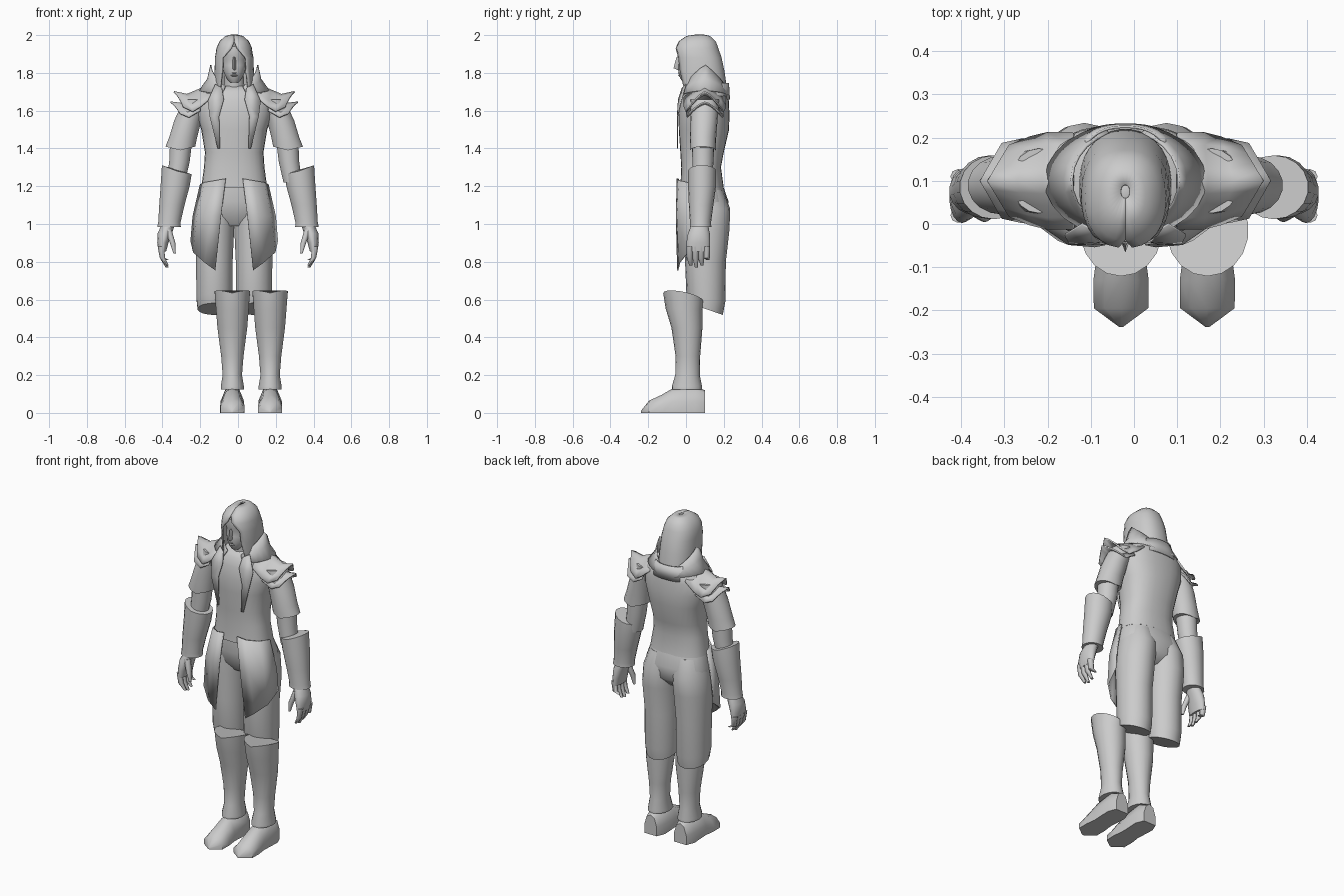
import bpy, bmesh, math
from mathutils import Vector

default_cube = bpy.data.objects.get("Cube")
if default_cube:
    bpy.data.objects.remove(default_cube, do_unlink=True)

# One clay grey for the whole figure
clay = bpy.data.materials.new("clay_grey")
clay.use_nodes = True
GREY = (0.6, 0.6, 0.6, 1)
clay.diffuse_color = GREY
clay.node_tree.nodes["Principled BSDF"].inputs["Base Color"].default_value = GREY

# Each pair of parts is mirrored about its own axis (centimetres)
BODY, FOREARM, BOOT = -2, 0, 7


def skin(name, rows, axis=BODY, side=1, ring=True, thick=0.0):
    """Join rows of centimetre points into a surface, closed round or open."""
    bm = bmesh.new()
    grid = [[bm.verts.new(Vector((axis + side * x, y, z)) / 100) for x, y, z in row]
            for row in rows]
    count = len(grid[0])
    for low, high in zip(grid, grid[1:]):
        for i in range(count if ring else count - 1):
            j = (i + 1) % count
            bm.faces.new((low[i], low[j], high[j], high[i]))
    if ring:
        bm.faces.new(grid[0])
        bm.faces.new(grid[-1])
    bmesh.ops.recalc_face_normals(bm, faces=bm.faces)
    mesh = bpy.data.meshes.new(name)
    bm.to_mesh(mesh)
    bm.free()
    mesh.materials.append(clay)
    mesh.shade_smooth()
    mesh.set_sharp_from_angle(angle=math.radians(50))
    obj = bpy.data.objects.new(name, mesh)
    bpy.context.collection.objects.link(obj)
    if thick:
        shell = obj.modifiers.new("thickness", "SOLIDIFY")
        shell.thickness = thick
        shell.offset = 0
    return obj


def oval(z, cx, cy, rx, ry, tilt_x=0, tilt_y=0, lift=0, gap=None, power=2.0, count=18):
    """One oval cross-section; a gap in degrees leaves it open at the front."""
    points = []
    start = math.radians(gap or 0)
    sweep = math.tau - 2 * start
    for i in range(count):
        a = start + sweep * i / (count if gap is None else count - 1)
        s, c = math.sin(a), -math.cos(a)
        dx = rx * math.copysign(abs(s) ** (2 / power), s)
        dy = ry * math.copysign(abs(c) ** (2 / power), c)
        points.append((cx + dx, cy + dy, z + tilt_x * dx + tilt_y * dy + lift * abs(dx)))
    return points


def loft(name, sections, axis=BODY, side=1, **shape):
    return skin(name, [oval(*section, **shape) for section in sections], axis, side)


def arch(x, z, half, drop, sweep=5):
    """One row of a shoulder plate, bent down to front and back."""
    steps = [k / 4 for k in range(-4, 5)]
    return [(x - sweep * abs(u), 10 + half * u, z - drop * abs(u) ** 1.4) for u in steps]


# Torso, pelvis and neck
loft("jacket", [
    (119, 0, 8.5, 17.5, 11.5), (130, 0, 8, 16, 10.5), (138, 0, 8.5, 15.5, 11.5),
    (150, 0, 9.5, 17.5, 13.3), (158, 0, 9.5, 20, 13.5), (165, 0, 10, 20, 12.7),
    (170, 0, 10.5, 17, 11.5), (173, 0, 11, 11, 9)], power=2.4, count=28)
loft("pelvis", [
    (99, 0, 10, 10, 7), (104, 0, 10.5, 19, 11), (112, 0, 10, 19.5, 12.5),
    (122, 0, 8.5, 16.5, 10.5)], power=2.3, count=24)
loft("neck", [(165, 0, 8, 6, 6), (180, 0, 6, 5, 5)])

# Head with nose, brow, lips
loft("face", [
    (175, 0, 0.5, 2.2, 2.2), (177, 0, 1.5, 4, 4.5), (180, 0, 3, 5.5, 7),
    (184, 0, 3.5, 6.5, 7.6), (187, 0, 3.8, 6.5, 7.4), (189, 0, 4, 7, 8.6),
    (194, 0, 5, 7, 9)], count=24)
skin("nose", [[(-0.6, -4, 188.5), (0, -5, 188.5), (0.6, -4, 188.5)],
              [(-1.4, -3, 182.5), (0, -6.6, 182.5), (1.4, -3, 182.5)],
              [(-1, -3, 181.5), (0, -4, 181.3), (1, -3, 181.5)]], ring=False)
for name, z in (("upper_lip", 180), ("lower_lip", 178.7)):
    loft(name, [(z - 0.7, 0, -2.2, 1.4, 1.2), (z, 0, -2.4, 2.1, 1.9),
                (z + 0.6, 0, -2.2, 1.2, 1.4)])

# Long hair, open around the face
hair_sections = [
    (200, 7.5, 1, 1.5, 0), (199.2, 6.5, 4.5, 6, 0), (196.5, 6, 7.5, 9.5, 0),
    (193, 5.8, 9, 11, 7), (188, 6.5, 9.8, 12, 33), (181, 7.5, 10, 12.5, 35),
    (174, 8.5, 10.3, 12.5, 40), (168, 9.5, 10, 12.3, 48)]
skin("hair", [oval(z, 0, cy, rx, ry, gap=gap, power=2.3, count=26)
              for z, cy, rx, ry, gap in hair_sections], ring=False, thick=0.008)
skin("crown", [oval(199.9, 0, 7.5, 1.5, 2), oval(196, 0, 6, 7, 9)])

# Trailing back edge of the collar
skin("collar_back", [oval(z, 0, 10.5, rx, ry, gap=128, power=2.4)
                     for z, rx, ry in ((166, 15, 12.5), (174.5, 11, 12))],
     ring=False, thick=0.006)

for side, word in ((1, "left_"), (-1, "right_")):
    # Trouser leg with a hem that drops to the back
    skin(word + "trouser_leg", [
        oval(55, 10.5, 10.5, 9, 9, tilt_y=-0.35), oval(61, 10.5, 10.5, 9.7, 10.3, tilt_y=-0.2),
        oval(80, 10.5, 10.3, 9.8, 10.8), oval(97, 10.5, 11, 10.6, 12),
        oval(108, 9.5, 11.2, 10.5, 12.2), oval(118, 8, 9.5, 9, 10)], side=side)

    # Coat front panel, pointed at the bottom
    skin(word + "coat_panel", [
        [(4.5, -4.5, 124), (10, -3.5, 123), (15.5, 1, 122), (17.8, 8, 121)],
        [(7, -5, 104), (13, -4.5, 104), (19.5, 0, 104), (21.7, 9, 104)],
        [(10, -4.3, 75.5), (15.5, -3.5, 79.5), (21.5, 1, 85), (22.8, 9, 91)]],
        side=side, ring=False, thick=0.008)

    # Standing collar rising to a point beside the head
    foot_row, mid_row, top_row = [], [], []
    for k in range(11):
        a = math.radians(22 + 14 * k)
        s, c = math.sin(a), -math.cos(a)
        peak = max(0, 1 - abs(a - math.pi / 2) / 1.25)
        foot_row.append((18.5 * s, 10 + 13 * c, 167 + 3.5 * s))
        mid_row.append((14 * s, 10 + 12.2 * c, 171 + 6 * peak))
        top_row.append((12.4 * s, 10 + 11.5 * c, 172 + 12.5 * peak))
    skin(word + "collar", [foot_row, mid_row, top_row], side=side, ring=False, thick=0.006)

    # Notched lapel running down the chest
    skin(word + "lapel", [
        [(6.5, -2, 172), (10, 0, 174)], [(5.5, -4, 166), (14, -2.5, 165)],
        [(8, -4.6, 157), (13, -4.4, 157)], [(7.5, -4.6, 140), (8.8, -4.4, 140)]],
        side=side, ring=False, thick=0.005)

    # Two overlapping shoulder plates
    skin(word + "upper_shoulder_plate", [
        arch(12, 174, 11, 7, 0), arch(19, 171, 11, 9, 1), arch(25, 168.5, 10, 9, 3),
        arch(32, 170, 8, 8)], side=side, ring=False, thick=0.008)
    skin(word + "lower_shoulder_plate", [
        arch(18, 168, 10, 8, 0), arch(26, 163.5, 9.5, 7, 2), arch(33.7, 164.5, 8.5, 6)],
        side=side, ring=False, thick=0.008)

    # Sleeve, elbow, bracer
    skin(word + "sleeve", [
        oval(166, 20, 10, 6.5, 7.5), oval(155, 24.5, 9.5, 7.3, 7.2),
        oval(146, 27, 9, 7.5, 7), oval(139, 28.5, 9, 8, 6.8, lift=0.25)], side=side)
    loft(word + "elbow", [(145, 28, 9, 6, 6), (133, 29, 9, 5.5, 5.6),
                          (122, 31, 8.5, 5, 5)], side=side)
    skin(word + "bracer", [
        oval(98.5, 36.5, 7.7, 6.3, 5.7), oval(101, 36.3, 7.7, 6, 5.6),
        oval(110, 35, 8, 6.8, 6.5), oval(120, 33.3, 8.5, 7.8, 7.4),
        oval(128, 32.4, 8.5, 8, 7.4, tilt_x=0.3, lift=0.1)], axis=FOREARM, side=side)

    # Hand with four fingers and a thumb
    loft(word + "palm", [
        (100, 36.8, 7.3, 3.6, 4.2), (95, 38.8, 6.8, 3.8, 5.8), (90, 39.8, 6.5, 3, 6.3),
        (85.5, 40, 6.5, 2, 6)], axis=FOREARM, side=side)
    for k, finger in enumerate(("index", "middle", "ring", "little")):
        y, tip = 2 + 3 * k, 77 + (k - 1) ** 2
        loft(word + finger + "_finger", [
            (tip, 37.5, y + 0.5, 0.8, 0.8), (82, 40, y, 1.4, 1.6),
            (88, 40.8, y, 1.7, 1.7)], axis=FOREARM, side=side, count=8)
    loft(word + "thumb", [
        (84.5, 33.6, 1.8, 0.7, 0.8), (90, 34.6, 2, 1.5, 1.6), (97, 37, 4, 2, 2.2)],
        axis=FOREARM, side=side, count=10)

    # Boot shaft with a scalloped knee guard and flared ankle cuff
    skin(word + "boot_shaft", [
        oval(12.5, 10, 0.5, 6.2, 8), oval(14, 10, 0.5, 6.2, 8), oval(20, 10, 0.8, 5.2, 6.5),
        oval(30, 10, 1, 6, 6.5), oval(45, 10, 0.5, 8, 8.2), oval(55, 10, -1, 8.8, 9.7),
        oval(61.3, 10, -1.5, 9.5, 10.6, tilt_y=-0.2, lift=0.3)], axis=BOOT, side=side)

    # Shoe with a pointed toe
    outline = [(-1, 0), (-1, 0.45), (-0.6, 0.88), (0, 1), (0.6, 0.88), (1, 0.45), (1, 0)]
    stations = [(10, 4.2, 12), (5, 6.2, 14), (-7, 5.6, 13), (-13, 6.4, 9.5),
                (-19.5, 6.3, 6.5), (-23.8, 0.5, 1.2)]
    skin(word + "shoe", [[(10 + half * u, y, top * v) for u, v in outline]
                         for y, half, top in stations], axis=BOOT, side=side)
